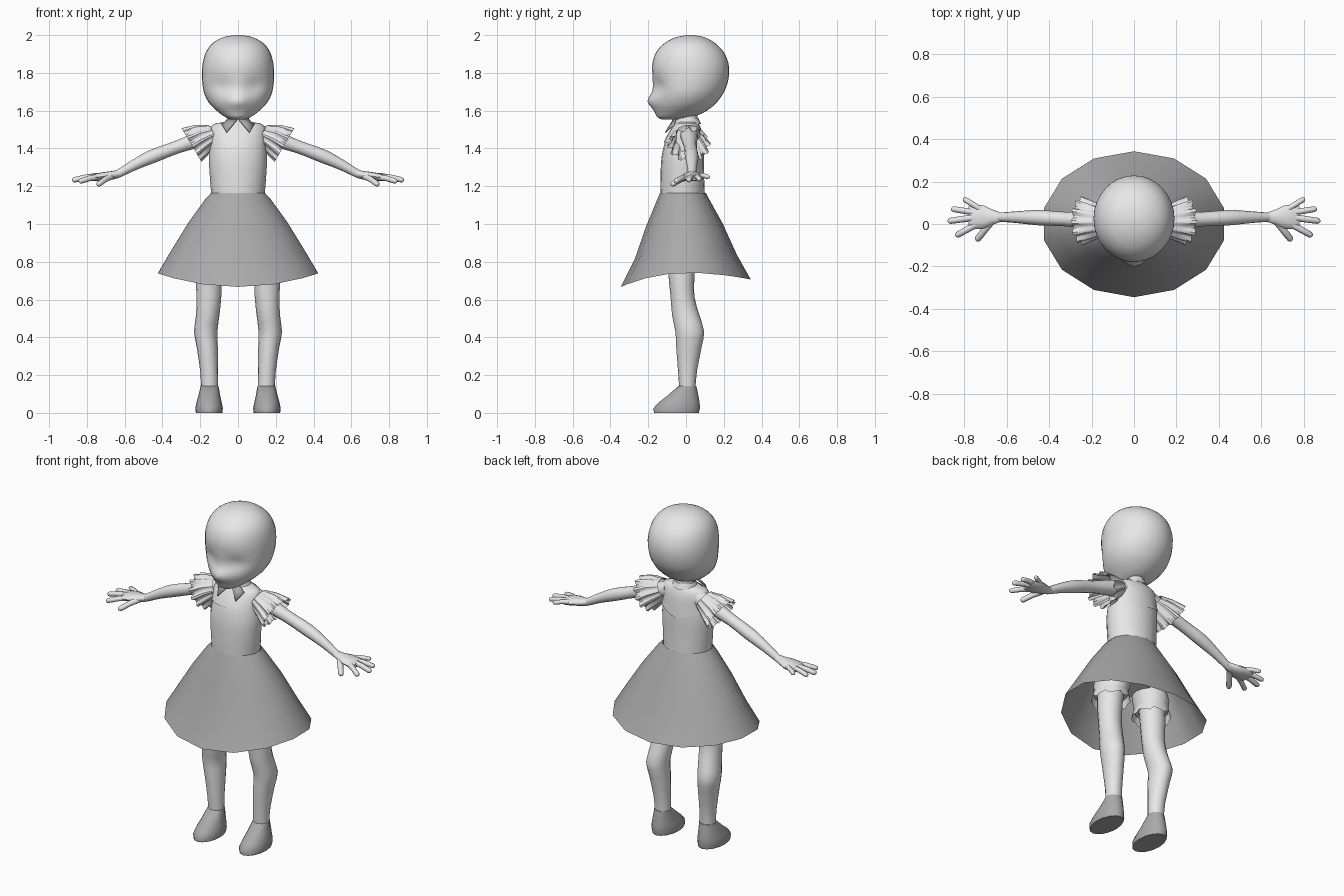
import bpy
import bmesh
from math import sin, cos, pi, exp, radians
from mathutils import Vector

cube = bpy.data.objects.get("Cube")
if cube:
    bpy.data.objects.remove(cube, do_unlink=True)


def material(name, value):
    mat = bpy.data.materials.new(name)
    mat.use_nodes = True
    colour = (value, value, value, 1)
    mat.diffuse_color = colour
    mat.node_tree.nodes["Principled BSDF"].inputs["Base Color"].default_value = colour
    return mat


LIGHT = material("light grey", 0.8)
DARK = material("mid grey", 0.4)


def skin(name, rings, mat, caps=True, mirror=False, sharp=50, closed=True):
    """Join a list of equal point rings into one surface."""
    bm = bmesh.new()
    rows = [[bm.verts.new(p) for p in ring] for ring in rings]
    n = len(rows[0])
    for low, high in zip(rows, rows[1:]):
        for i in range(n if closed else n - 1):
            j = (i + 1) % n
            bm.faces.new((low[i], low[j], high[j], high[i]))
    if caps:
        bm.faces.new(rows[0][::-1])
        bm.faces.new(rows[-1])
    bmesh.ops.recalc_face_normals(bm, faces=bm.faces)
    mesh = bpy.data.meshes.new(name)
    bm.to_mesh(mesh)
    bm.free()
    mesh.shade_smooth()
    mesh.set_sharp_from_angle(angle=radians(sharp))
    mesh.materials.append(mat)
    obj = bpy.data.objects.new(name, mesh)
    bpy.context.collection.objects.link(obj)
    if mirror:
        obj.modifiers.new("Mirror", 'MIRROR')
    return obj


def refine(rows, steps=3):
    """Smoothly interpolate between rows of numbers."""
    rows = [Vector(r) for r in rows]
    out = []
    for i in range(len(rows) - 1):
        a, b = rows[max(i - 1, 0)], rows[i]
        c, d = rows[i + 1], rows[min(i + 2, len(rows) - 1)]
        for s in range(steps):
            t = s / steps
            out.append(b + (c - a) * (t / 2) + (a * 2 - b * 5 + c * 4 - d) * (t * t / 2)
                       + (b * 3 - a - c * 3 + d) * (t ** 3 / 2))
    return out + [rows[-1]]


def oval(z, rx, front, back, cx=0, n=16):
    """Horizontal ring, starting at the front."""
    mid, half = (front + back) / 2, (back - front) / 2
    return [Vector((cx + rx * sin(2 * pi * i / n), mid - half * cos(2 * pi * i / n), z))
            for i in range(n)]


def tube(name, rows, n=10, round_end=False):
    """Mirrored limb through rows of x, y, z, radius."""
    rows = [Vector(r) for r in rows]
    if round_end:
        end, step = rows[-1], (rows[-1] - rows[-2]).xyz.normalized()
        r = end[3]
        for along, size in ((0.6, 0.8), (0.95, 0.35)):
            p = end.xyz + step * r * along
            rows.append(Vector((*p, r * size)))
    rings = []
    for i, row in enumerate(rows):
        t = (rows[min(i + 1, len(rows) - 1)] - rows[max(i - 1, 0)]).xyz.normalized()
        side = t.cross(Vector((0, 0, 1))).normalized()
        up = side.cross(t)
        rings.append([row.xyz + (side * cos(2 * pi * k / n) + up * sin(2 * pi * k / n)) * row[3]
                      for k in range(n)])
    return skin(name, rings, LIGHT, mirror=True, sharp=60)


# Head: egg shape with eye hollows and a small pointed muzzle
head_rows = [(1.552, .035, -.125, -.04), (1.565, .065, -.15, .02), (1.585, .095, -.16, .085),
             (1.63, .145, -.168, .15), (1.68, .175, -.172, .19), (1.73, .187, -.176, .215),
             (1.79, .191, -.178, .228), (1.85, .187, -.178, .225), (1.91, .17, -.158, .2),
             (1.957, .135, -.115, .155), (1.988, .08, -.055, .1), (2.0, .02, .005, .04)]
head = [oval(*row, n=32) for row in refine(head_rows)]
for p in (p for ring in head for p in ring):
    if p.y < 0:
        z = p.z
        muzzle = .034 * exp(-(p.x / .06) ** 2 - ((z - 1.65) / .04) ** 2)
        socket = .022 * exp(-((abs(p.x) - .085) / .05) ** 2 - ((z - 1.73) / .045) ** 2)
        p.y += socket - muzzle
skin("head", head, LIGHT)
skin("neck", [oval(z, .05, -.04, .06) for z in (1.48, 1.6)], LIGHT)

# Bodice, with a slightly raised yoke that dips at the front and back
torso_rows = [(1.15, .141, -.135, .1), (1.25, .149, -.135, .096), (1.35, .154, -.13, .095),
              (1.43, .147, -.112, .09), (1.49, .145, -.082, .08), (1.525, .128, -.058, .067),
              (1.54, .08, -.04, .055)]
skin("bodice", [oval(*row, n=20) for row in refine(torso_rows)], LIGHT)
yoke = [[p + Vector(((p.x) * .02, (p.y - .01) * .05, .002)) for p in oval(*row, n=20)]
        for row in refine(torso_rows)[8:-2]]
for p in yoke[0]:
    if p.y > 0:
        p.z -= .045 * max(0, 1 - abs(p.x) / .14)
        p.y += .004
    else:
        p.z += .035
        p.y += .012
skin("yoke", yoke, LIGHT, caps=False)

# Collar band and two pointed flaps
skin("collar_band", [oval(1.53, .072, -.06, .08), oval(1.56, .058, -.05, .066)], LIGHT, caps=False)
flap = skin("collar_flap", [[(.004, -.066, 1.55), (.06, -.108, 1.482)],
                            [(.045, -.05, 1.56), (.085, -.06, 1.525)]],
            DARK, caps=False, mirror=True, closed=False)
flap.modifiers.new("Thickness", 'SOLIDIFY').thickness = .005

# Flared skirt, single sheet with a hem lower at front and back
skirt_rows = [(1.165, .146, -.138, .106), (1.135, .175, -.152, .122), (1.01, .268, -.21, .195),
              (.86, .363, -.27, .268), (.742, .435, -.345, .343)]
skirt = []
for k, row in enumerate(skirt_rows):
    ring = oval(*row, n=14)
    for p in ring:
        reach = (p.y / row[3]) if p.y > 0 else (p.y / row[2])
        drop = .075 if p.y < 0 else .036
        p.z -= drop * reach ** 2 * (k / 4) ** 2
    skirt.append(ring)
skin("skirt", skirt, DARK, caps=False)

# Bloomers: hips, legs and wavy cuffs
skin("bloomer_hips", [oval(.9, .12, -.09, .07), oval(.97, .18, -.12, .1), oval(1.15, .135, -.12, .09)],
     LIGHT)
skin("bloomer_leg", [oval(.81, .09, -.12, .07, .145), oval(.87, .1, -.125, .08, .14),
                     oval(1.0, .09, -.11, .08, .1)], LIGHT, mirror=True)
cuff = []
for z, grow, wave in ((.825, 0, 0), (.775, .014, .012)):
    ring = oval(z, .092 + grow, -.122 - grow, .072 + grow, .145, n=32)
    for i, p in enumerate(ring):
        p.z += wave * (i % 4 - 1.5) / 2
    cuff.append(ring)
skin("bloomer_cuff", cuff, LIGHT, caps=False, mirror=True)

# Legs: z, x radius, front, back, x centre
leg_rows = [(.13, .045, -.036, .05, .15), (.22, .047, -.042, .058, .153), (.35, .056, -.052, .083, .163),
            (.43, .062, -.056, .096, .171), (.52, .062, -.074, .07, .16), (.62, .066, -.082, .044, .154),
            (.74, .07, -.094, .046, .153), (.9, .075, -.1, .055, .14)]
skin("leg", [oval(*row) for row in refine(leg_rows, 2)], LIGHT, mirror=True)

# Shoes with a sloping toe
shoe_rows = [(0, .07, -.17, .068, .153), (.025, .073, -.172, .074, .153), (.055, .067, -.145, .072, .153),
             (.09, .058, -.1, .066, .152), (.142, .047, -.04, .055, .15)]
skin("shoe", [oval(*row) for row in shoe_rows], DARK, mirror=True)

# Arms
tube("arm", refine([(.1, .015, 1.48, .05), (.2, .018, 1.45, .043), (.32, .023, 1.408, .034),
                    (.45, .03, 1.359, .036), (.55, .032, 1.312, .028), (.64, .032, 1.263, .021),
                    (.67, .03, 1.257, .021)]), n=12)

# Palm: flattened sections across the hand
palm = []
for x, y, z, wide, thick in ((.63, .032, 1.266, .022, .02), (.67, .032, 1.258, .037, .022),
                             (.71, .033, 1.253, .055, .022), (.755, .034, 1.247, .059, .02),
                             (.78, .034, 1.244, .05, .013)):
    palm.append([Vector((x, y + wide * cos(a * pi / 6), z + thick * sin(a * pi / 6)))
                 for a in range(12)])
skin("palm", palm, LIGHT, mirror=True)

# Fingers and thumb, from knuckle to tip
digits = {"little_finger": ((.725, .07, 1.254), (.795, .114, 1.25), .014),
          "ring_finger": ((.755, .055, 1.25), (.85, .07, 1.238), .015),
          "middle_finger": ((.755, .03, 1.25), (.865, .015, 1.234), .016),
          "index_finger": ((.74, .0, 1.248), (.83, -.05, 1.228), .016),
          "thumb": ((.67, .015, 1.252), (.735, -.068, 1.213), .017)}
for name, (root, tip, r) in digits.items():
    middle = (Vector(root) + Vector(tip)) / 2 + Vector((0, 0, .004))
    tube(name, [(*root, r), (*middle, r * .95), (*tip, r * .9)], n=8, round_end=True)

# Pleated sleeve frill fanning out around the upper arm
slant = Vector((.5, 0, .85)).normalized()
frill = []
for centre, tall, wide, pleat in (((.128, .012, 1.478), .055, .062, 0),
                                  ((.185, .014, 1.453), .078, .084, .06),
                                  ((.246, .016, 1.418), .094, .104, .1)):
    ring = []
    for i in range(48):
        a = 2 * pi * i / 48
        s = 1 + pleat * (1 if i % 4 < 2 else -1)
        ring.append(Vector(centre) + slant * (tall * s * sin(a)) + Vector((0, wide * s * cos(a), 0)))
    frill.append(ring)
skin("sleeve_frill", frill, LIGHT, caps=False, mirror=True, sharp=35)
